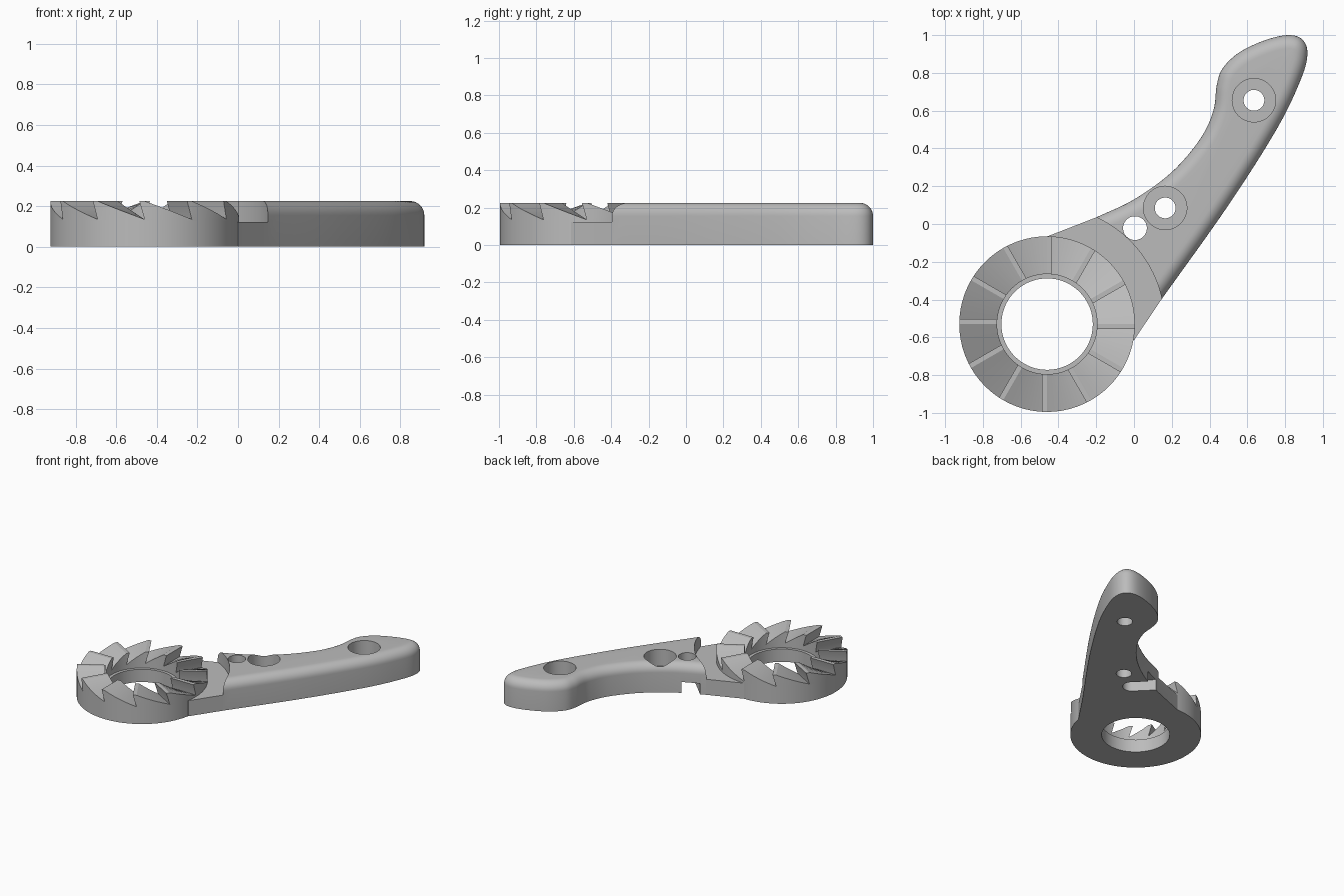
import bpy, bmesh, math
from mathutils import Vector

if "Cube" in bpy.data.objects:
    bpy.data.objects.remove(bpy.data.objects["Cube"])

H, SHELF, FILLET = 0.225, 0.122, 0.07
CX, CY = -0.46, -0.53            # ring centre
R_OUT, R_IN, R_BORE = 0.465, 0.265, 0.242

grey = bpy.data.materials.new("grey")
grey.diffuse_color = (0.5, 0.5, 0.5, 1)
grey.use_nodes = True
grey.node_tree.nodes["Principled BSDF"].inputs["Base Color"].default_value = grey.diffuse_color


def finish(name, bm, angle=30):
    bmesh.ops.recalc_face_normals(bm, faces=bm.faces)
    me = bpy.data.meshes.new(name)
    bm.to_mesh(me)
    bm.free()
    ob = bpy.data.objects.new(name, me)
    bpy.context.collection.objects.link(ob)
    me.materials.append(grey)
    return ob


def smooth(ob, angle=30):
    bpy.ops.object.select_all(action='DESELECT')
    ob.select_set(True)
    bpy.context.view_layer.objects.active = ob
    bpy.ops.object.shade_smooth_by_angle(angle=math.radians(angle))


def loft(bm, rings, closed=False):
    """Skin rings of equal vertex count; cap the ends unless closed."""
    vs = [[bm.verts.new(p) for p in r] for r in rings]
    n, m = len(vs), len(vs[0])
    for i in range(n if closed else n - 1):
        a, b = vs[i], vs[(i + 1) % n]
        for j in range(m):
            bm.faces.new((a[j], a[(j + 1) % m], b[(j + 1) % m], b[j]))
    if not closed:
        bm.faces.new(vs[0])
        bm.faces.new(vs[-1])


def polar(r, a, z):
    return (CX + r * math.cos(a), CY + r * math.sin(a), z)


def spline(pts, steps=8):
    """Catmull-Rom curve through the points."""
    pts = [Vector(p) for p in pts]
    ext = [2 * pts[0] - pts[1]] + pts + [2 * pts[-1] - pts[-2]]
    out = []
    for i in range(1, len(ext) - 2):
        p0, p1, p2, p3 = ext[i - 1:i + 3]
        for k in range(steps):
            t = k / steps
            out.append(0.5 * (2 * p1 + (p2 - p0) * t + (2 * p0 - 5 * p1 + 4 * p2 - p3) * t * t
                              + (3 * p1 - p0 - 3 * p2 + p3) * t ** 3))
    return out + [pts[-1]]


def cut(target, name, x, y, r, z0, z1, seg=48, slot=None):
    """Subtract a cylinder, stretched to a slot if a direction is given."""
    pts = []
    for i in range(seg):
        a = 2 * math.pi * i / seg
        p = Vector((x + r * math.cos(a), y + r * math.sin(a)))
        if slot and (math.cos(a) * slot.x + math.sin(a) * slot.y) > 1e-4:
            p += slot
        pts.append(p)
    bm = bmesh.new()
    loft(bm, [[(p.x, p.y, z) for p in pts] for z in (z0, z1)])
    c = finish(name, bm)
    c.hide_render = True
    mod = target.modifiers.new(name, 'BOOLEAN')
    mod.operation, mod.solver, mod.object = 'DIFFERENCE', 'EXACT', c
    bpy.context.view_layer.objects.active = target
    bpy.ops.object.modifier_apply(modifier=name)
    bpy.data.objects.remove(c)


# Handle: curved outline with a rounded top edge
edge = spline([(-0.2, 0.035), (0.0, 0.13), (0.2, 0.275), (0.35, 0.45), (0.42, 0.6),
               (0.438, 0.735), (0.47, 0.825), (0.56, 0.91), (0.7, 0.975), (0.82, 1.0),
               (0.893, 0.975), (0.918, 0.9), (0.885, 0.77), (0.76, 0.51), (0.5, 0.1),
               (0.145, -0.4)])
outline = [Vector((CX, -0.066))] + edge + [Vector((0.0, -0.615)), Vector((CX, CY))]
n = len(outline)
normals = []
for i in range(n):
    t = (outline[(i + 1) % n] - outline[i]).normalized() + (outline[i] - outline[i - 1]).normalized()
    normals.append(Vector((t.y, -t.x)).normalized())
levels = [(0, 0)] + [(FILLET * (1 - math.cos(a)), H - FILLET + FILLET * math.sin(a))
                     for a in (math.pi / 2 * k / 8 for k in range(9))]
bm = bmesh.new()
loft(bm, [[(p.x + q.x * d, p.y + q.y * d, z) for p, q in zip(outline, normals)] for d, z in levels])
handle = finish("handle", bm)

# Step down around the ring, ring clearance, screw holes, pin hole with side slot
cut(handle, "step_cutter", CX, CY, 0.622, SHELF, 1, 128)
cut(handle, "ring_cutter", CX, CY, 0.40, -1, 1, 72)
for x, y in ((0.635, 0.655), (0.165, 0.085)):
    cut(handle, "screw_cutter", x, y, 0.055, -1, 1)
    cut(handle, "counterbore_cutter", x, y, 0.115, 0.095, 1)
cut(handle, "pin_cutter", 0.005, -0.022, 0.063, -1, 1)
cut(handle, "slot_cutter", 0.005, -0.022, 0.0632, -1, 0.085, slot=Vector((-0.25, 0.25)))
smooth(handle)

# Ring base with an inner lip
SEG, BASE = 72, 0.13
profile = [(R_BORE, 0), (R_OUT, 0), (R_OUT, BASE), (R_IN, BASE), (R_IN, 0.1), (R_BORE, 0.1)]
bm = bmesh.new()
loft(bm, [[polar(r, 2 * math.pi * i / SEG, z) for r, z in profile] for i in range(SEG)], closed=True)
smooth(finish("ring_base", bm))

# Ratchet teeth: narrow flat crest, long ramp, undercut front
TEETH, STEPS, VALLEY, CREST = 12, 6, 0.135, 0.026
bm = bmesh.new()
for k in range(TEETH):
    a0, pitch = 2 * math.pi * k / TEETH, 2 * math.pi / TEETH

    def section(a, top, bottom, shift=0):
        return [polar(R_IN, a - shift / R_IN, top), polar(R_OUT, a - shift / R_OUT, top),
                polar(R_OUT, a, bottom), polar(R_IN, a, bottom)]

    rings = [section(a0, H, VALLEY, CREST)]
    for s in range(STEPS + 1):
        f = s / STEPS
        rings.append(section(a0 + pitch * f, H + (VALLEY - H) * f, BASE))
    loft(bm, rings)
smooth(finish("ratchet_teeth", bm), 25)
